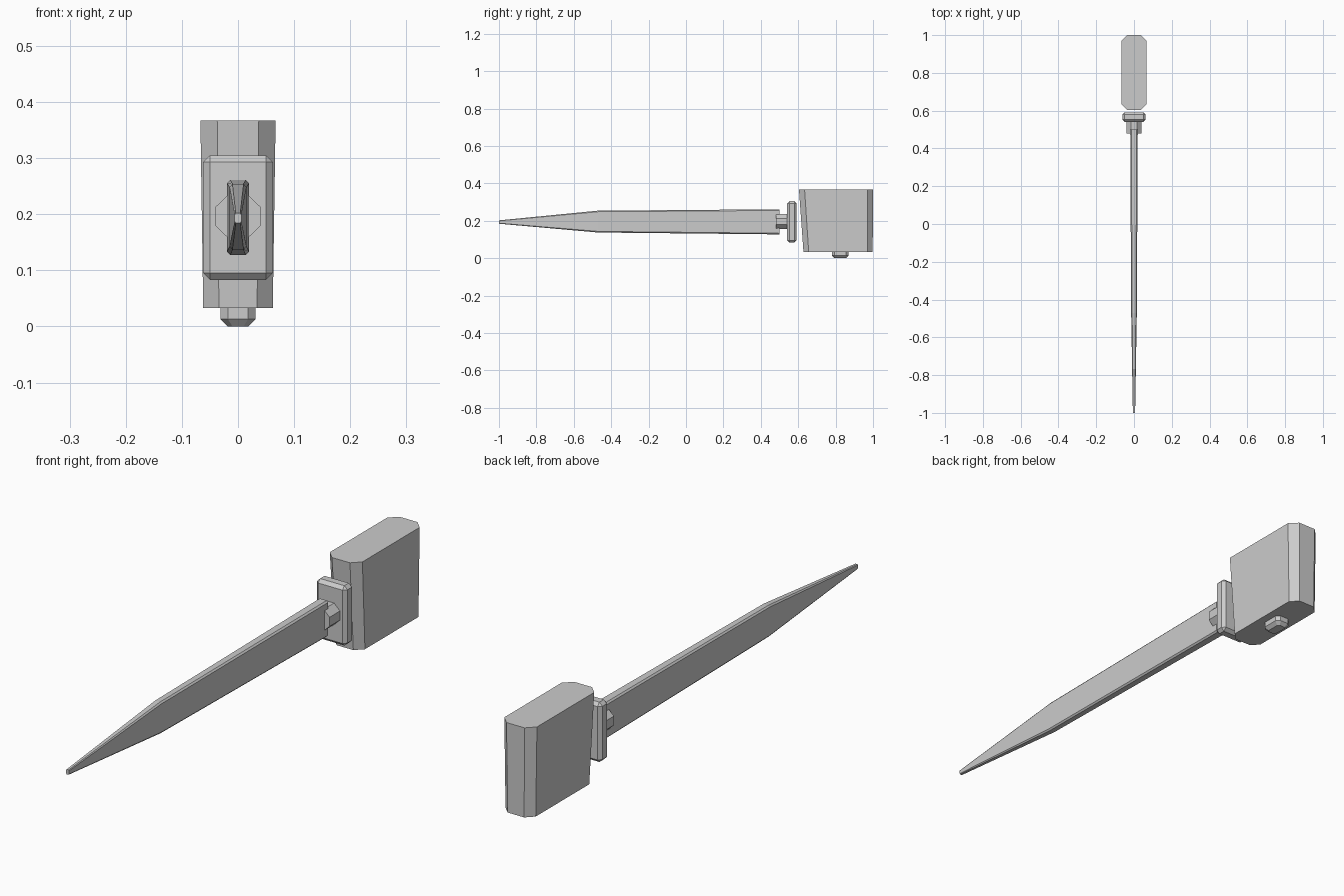
import bpy, bmesh

if "Cube" in bpy.data.objects:
    bpy.data.objects.remove(bpy.data.objects["Cube"])


def make_object(name, bm):
    bmesh.ops.recalc_face_normals(bm, faces=bm.faces[:])
    mesh = bpy.data.meshes.new(name)
    bm.to_mesh(mesh)
    bm.free()
    obj = bpy.data.objects.new(name, mesh)
    bpy.context.collection.objects.link(obj)
    return obj


def octagon(u0, u1, v0, v1, cu, cv):
    """Rectangle with its four corners cut off."""
    return [(u0 + cu, v0), (u1 - cu, v0), (u1, v0 + cv), (u1, v1 - cv),
            (u1 - cu, v1), (u0 + cu, v1), (u0, v1 - cv), (u0, v0 + cv)]


def loft(name, axis, sections):
    """Join octagon sections along y (x, z plane) or z (x, y plane)."""
    bm = bmesh.new()
    rings = []
    for t, *shape in sections:
        rings.append([bm.verts.new((u, t, v) if axis == "y" else (u, v, t))
                      for u, v in octagon(*shape)])
    for a, b in zip(rings, rings[1:]):
        for i in range(8):
            j = (i + 1) % 8
            bm.faces.new((a[i], a[j], b[j], b[i]))
    bm.faces.new(rings[0])
    bm.faces.new(rings[-1])
    return make_object(name, bm)


# Long blade tapering to a small blunt tip
loft("blade", "y", [
    (-1.0, -0.006, 0.006, 0.184, 0.202, 0.002, 0.003),
    (-0.47, -0.015, 0.015, 0.137, 0.254, 0.005, 0.006),
    (0.50, -0.020, 0.020, 0.127, 0.261, 0.006, 0.006),
])

# Collar between blade and guard
loft("collar", "y", [
    (0.48, -0.04, 0.04, 0.156, 0.236, 0.024, 0.023),
    (0.545, -0.04, 0.04, 0.156, 0.236, 0.024, 0.023),
])

# Guard plate with chamfered edges
bm = bmesh.new()
bmesh.ops.create_cube(bm, size=1)
for v in bm.verts:
    v.co = (v.co.x * 0.124, 0.566 + v.co.y * 0.05, 0.194 + v.co.z * 0.222)
bmesh.ops.bevel(bm, geom=bm.edges[:], offset=0.012, segments=1,
                affect="EDGES")
make_object("guard", bm)

# Grip block, slanted at the front
loft("grip", "z", [
    (0.033, -0.062, 0.062, 0.628, 0.998, 0.028, 0.028),
    (0.367, -0.067, 0.067, 0.604, 1.0, 0.030, 0.030),
])

# Small button under the grip
loft("button", "z", [
    (0.0, -0.018, 0.018, 0.792, 0.856, 0.008, 0.008),
    (0.013, -0.031, 0.031, 0.78, 0.868, 0.013, 0.013),
    (0.035, -0.031, 0.031, 0.78, 0.868, 0.013, 0.013),
])
